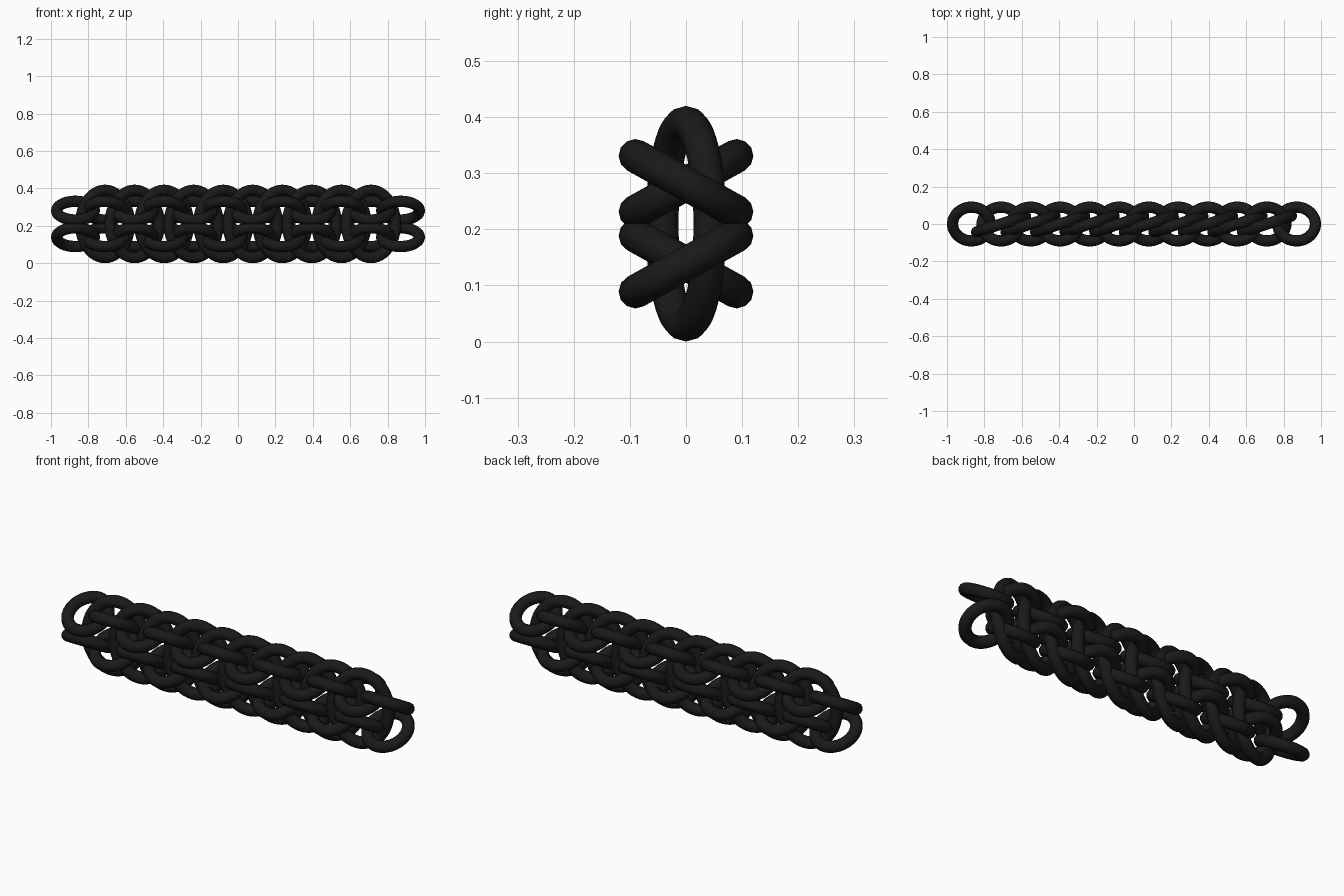
import bpy
from math import radians

if "Cube" in bpy.data.objects:
    bpy.data.objects.remove(bpy.data.objects["Cube"])

PITCH = 0.158      # spacing of links along the chain
TUBE = 0.03        # wire radius
MID_Z = 0.21

mat = bpy.data.materials.new("black_metal")
mat.diffuse_color = (0.01, 0.01, 0.01, 1)
mat.use_nodes = True
mat.node_tree.nodes["Principled BSDF"].inputs["Base Color"].default_value = mat.diffuse_color


def link(name, loc, rot, semi_a, semi_b):
    """Oval wire ring lying in its local XY plane, with a round section."""
    bpy.ops.mesh.primitive_torus_add(
        major_radius=1, minor_radius=TUBE,
        major_segments=48, minor_segments=12)
    ob = bpy.context.object
    ob.name = name
    # move each section outward to the oval while keeping wire thickness
    for v in ob.data.vertices:
        x, y, z = v.co
        d = (x * x + y * y) ** 0.5
        cx, cy = x / d, y / d
        nx, ny = cx * semi_b, cy * semi_a
        n = (nx * nx + ny * ny) ** 0.5
        off = d - 1
        v.co = (cx * semi_a + nx / n * off, cy * semi_b + ny / n * off, z)
    ob.location = loc
    ob.rotation_euler = rot
    ob.data.materials.append(mat)
    bpy.ops.object.shade_smooth()
    return ob


# upright oval links, all turned the same way
for i in range(10):
    x = (i - 4.5) * PITCH
    link(f"upright_link_{i}", (x, 0, MID_Z),
         (radians(90), 0, radians(18)), 0.138, 0.18)

# two rows of flat links, tilting alternately to front and back
for row, z, sign in (("upper", 0.281, 1), ("lower", 0.139, -1)):
    for i in range(12):
        x = (i - 5.5) * PITCH
        tilt = radians(29) * sign * (1 if i % 2 == 0 else -1)
        link(f"{row}_flat_link_{i}", (x, 0, z), (tilt, 0, 0), 0.101, 0.103)
